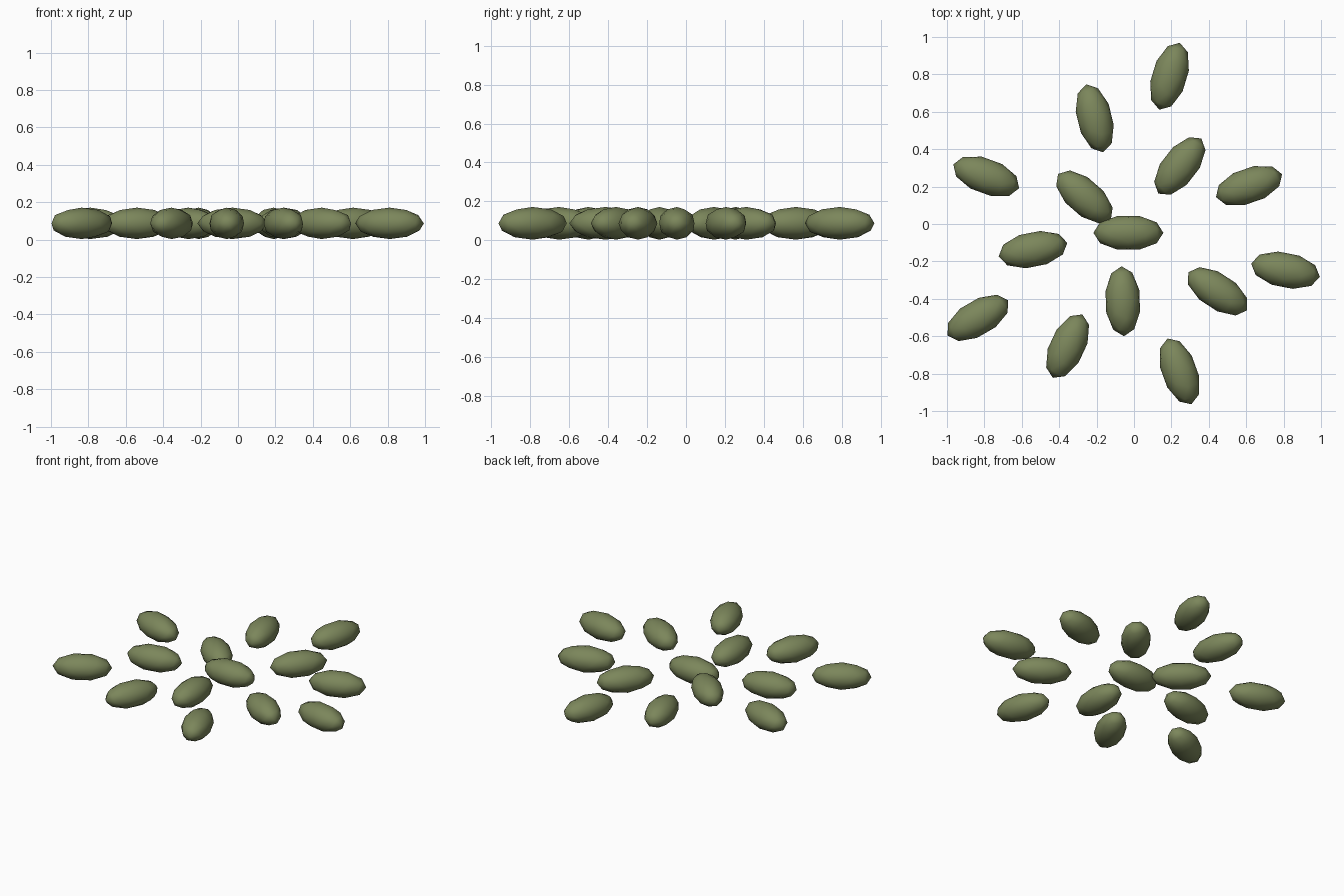
import bpy
from math import radians

cube = bpy.data.objects.get("Cube")
if cube:
    bpy.data.objects.remove(cube, do_unlink=True)

# Single dull green for every seed
green = bpy.data.materials.new("olive_green")
green.use_nodes = True
colour = (0.2, 0.24, 0.105, 1)
green.diffuse_color = colour
green.node_tree.nodes["Principled BSDF"].inputs["Base Color"].default_value = colour

# Half width, half length and half height of a seed
HALF = (0.095, 0.187, 0.084)

# One faceted seed mesh, long axis along local y, smoothly shaded
bpy.ops.mesh.primitive_ico_sphere_add(subdivisions=2, radius=1, location=(0, 0, 0))
first = bpy.context.object
seed_mesh = first.data
seed_mesh.name = "seed_mesh"
for v in seed_mesh.vertices:
    v.co = [c * h for c, h in zip(v.co, HALF)]
for p in seed_mesh.polygons:
    p.use_smooth = True
seed_mesh.materials.append(green)
bpy.data.objects.remove(first, do_unlink=True)

# Scattered seeds: x, y, direction of the long axis in degrees
SEEDS = [
    (0.19, 0.79, 73), (-0.21, 0.565, 104), (0.245, 0.31, 52),
    (-0.79, 0.255, -20), (0.615, 0.205, 19), (-0.265, 0.145, -41),
    (-0.03, -0.047, 0), (-0.54, -0.137, 11), (-0.06, -0.413, 92),
    (0.447, -0.36, -33), (0.81, -0.247, -11), (-0.835, -0.502, 30),
    (-0.355, -0.653, 65), (0.243, -0.788, 110),
]
for i, (x, y, angle) in enumerate(SEEDS, 1):
    seed = bpy.data.objects.new(f"seed_{i}", seed_mesh)
    seed.location = (x, y, HALF[2] + 0.003)
    seed.rotation_euler.z = radians(angle - 90)
    bpy.context.collection.objects.link(seed)
